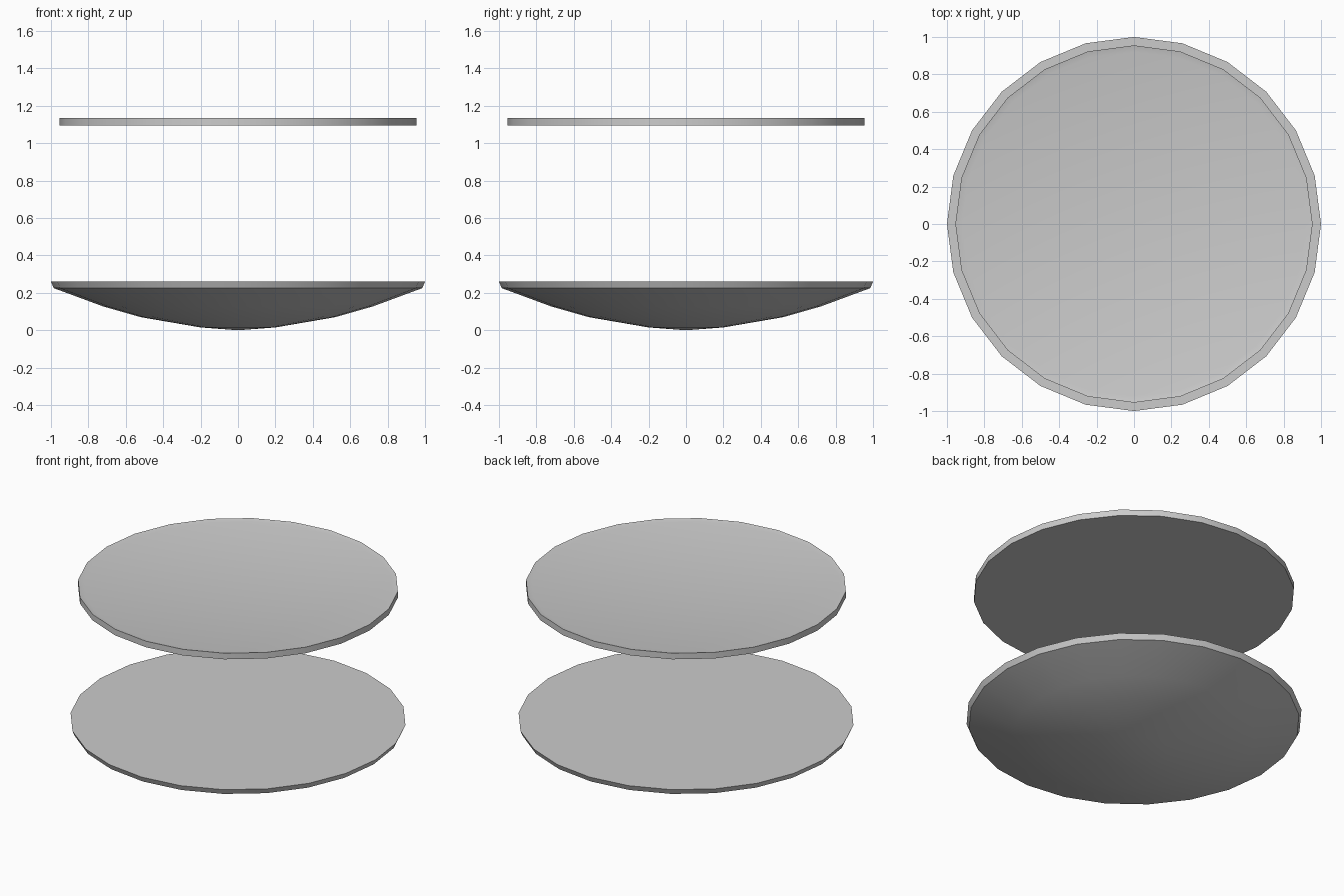
import bpy, bmesh, math

SIDES = 24

cube = bpy.data.objects.get("Cube")
if cube:
    bpy.data.objects.remove(cube, do_unlink=True)

grey = bpy.data.materials.new("plain_grey")
grey.use_nodes = True
colour = (0.6, 0.6, 0.6, 1)
grey.diffuse_color = colour
grey.node_tree.nodes["Principled BSDF"].inputs["Base Color"].default_value = colour


def turned(name, profile):
    """Lathe a bottom-to-top (radius, z) profile; radius 0 becomes a pole,
    an end with a radius is closed with a flat face."""
    bm = bmesh.new()
    rings = []
    for r, z in profile:
        count = SIDES if r else 1
        rings.append([bm.verts.new((r * math.cos(math.tau * i / SIDES),
                                    r * math.sin(math.tau * i / SIDES), z))
                      for i in range(count)])
    for low, high in zip(rings, rings[1:]):
        for i in range(SIDES):
            j = (i + 1) % SIDES
            if len(low) == 1:
                bm.faces.new((low[0], high[j], high[i]))
            else:
                bm.faces.new((low[i], low[j], high[j], high[i]))
    if len(rings[0]) > 1:
        bm.faces.new(rings[0][::-1])
    bm.faces.new(rings[-1])
    mesh = bpy.data.meshes.new(name)
    bm.to_mesh(mesh)
    bm.free()
    mesh.materials.append(grey)
    obj = bpy.data.objects.new(name, mesh)
    bpy.context.collection.objects.link(obj)
    bpy.ops.object.select_all(action='DESELECT')
    obj.select_set(True)
    bpy.context.view_layer.objects.active = obj
    bpy.ops.object.shade_smooth_by_angle(angle=math.radians(30))
    return obj


# Shallow rounded base with a flat top
turned("base_bowl", [(0, 0), (0.2, 0.015), (0.52, 0.07), (0.72, 0.127),
                     (0.985, 0.225), (1, 0.26)])

# Floating disc with a slightly dished top inside a narrow rim
turned("upper_disc", [(0.955, 1.095), (0.955, 1.135), (0.92, 1.127)])
